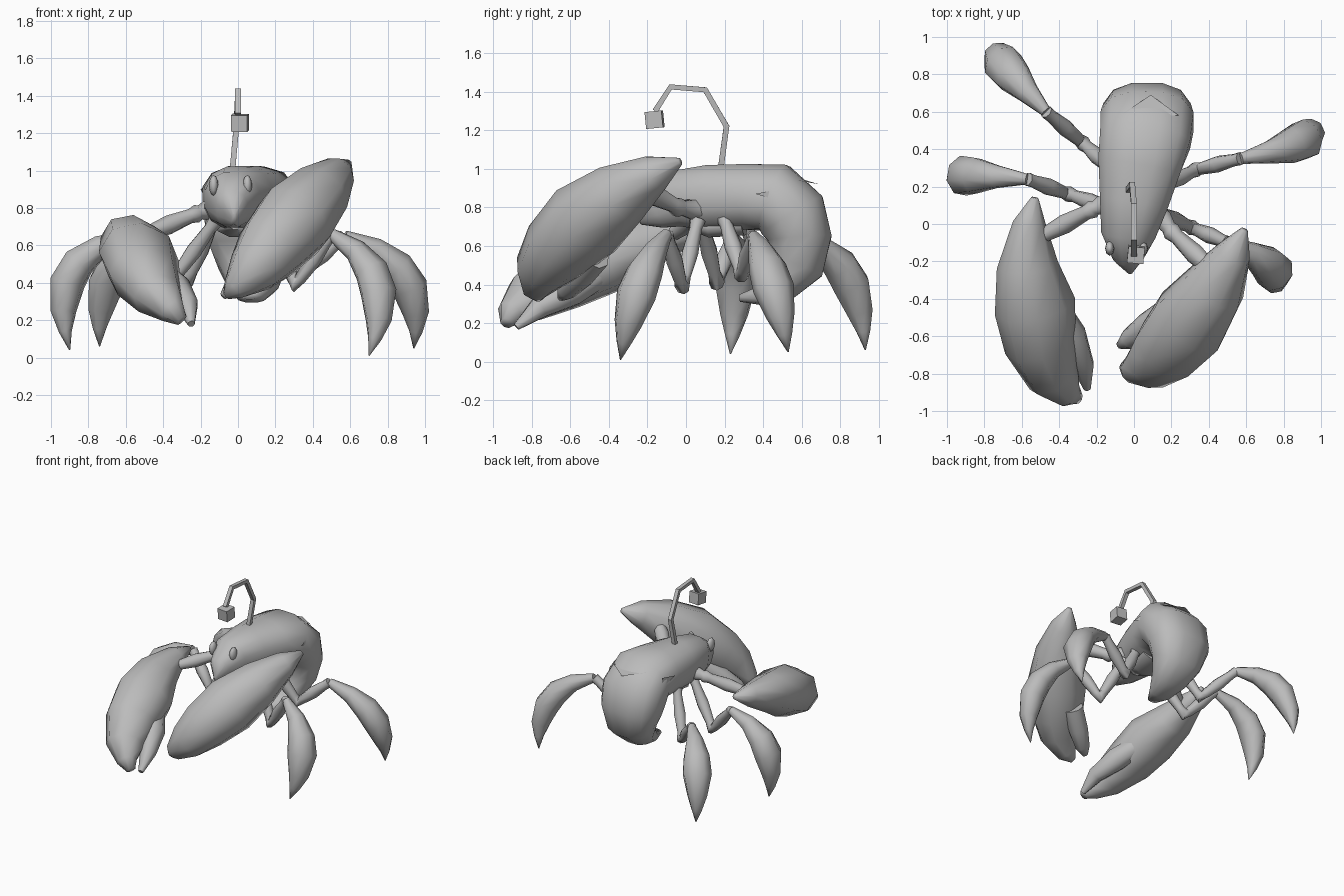
import bpy, bmesh, math
from mathutils import Vector, Matrix

cube = bpy.data.objects.get("Cube")
if cube:
    bpy.data.objects.remove(cube, do_unlink=True)

shell = bpy.data.materials.new("shell_grey")
shell.use_nodes = True
shell.diffuse_color = (.5, .5, .5, 1)
shell.node_tree.nodes["Principled BSDF"].inputs["Base Color"].default_value = (.5, .5, .5, 1)


def finish(name, bm, smooth=True):
    """Turn a bmesh into a named, coloured object."""
    bmesh.ops.recalc_face_normals(bm, faces=bm.faces)
    mesh = bpy.data.meshes.new(name)
    bm.to_mesh(mesh)
    bm.free()
    mesh.materials.append(shell)
    obj = bpy.data.objects.new(name, mesh)
    bpy.context.collection.objects.link(obj)
    if smooth:
        bpy.ops.object.select_all(action="DESELECT")
        obj.select_set(True)
        bpy.context.view_layer.objects.active = obj
        bpy.ops.object.shade_smooth_by_angle(angle=math.radians(75))


def loft(name, stations, side=(1, 0, 0), sides=8, smooth=True, box=1):
    """Skin rings along stations of (x, y, z, half width, half depth).
    A box value under one squares the rings off."""
    bm = bmesh.new()
    points = [Vector(s[:3]) for s in stations]
    rings = []
    for i, s in enumerate(stations):
        along = (points[min(i + 1, len(points) - 1)] - points[max(i - 1, 0)]).normalized()
        across = Vector(side) - along * along.dot(Vector(side))
        across.normalize()
        normal = along.cross(across)
        ring = []
        for k in range(sides):
            a = math.tau * (k + .5) / sides
            c, d = (math.copysign(abs(v) ** box, v) for v in (math.cos(a), math.sin(a)))
            ring.append(bm.verts.new(points[i] + across * c * s[3] + normal * d * s[-1]))
        rings.append(ring)
    for lower, upper in zip(rings, rings[1:]):
        for k in range(sides):
            n = (k + 1) % sides
            bm.faces.new((lower[k], lower[n], upper[n], upper[k]))
    bm.faces.new(rings[0])
    bm.faces.new(rings[-1])
    finish(name, bm, smooth)


def limb(name, joints, thick=.045):
    """Chain of segments that swell in the middle and pinch at each joint."""
    stations = []
    for a, b in zip(joints, joints[1:]):
        a, b = Vector(a), Vector(b)
        for t, r in ((0, .95), (.12, .75), (.5, 1), (.85, .75)):
            stations.append((*a.lerp(b, t), thick * r))
    stations.append((*joints[-1], thick * .8))
    loft(name, stations, side=(.3, .8, .5))


def leg(name, hip, elbow, knee, bend, tip):
    """Slim jointed upper leg with a curved, pointed blade below the knee."""
    limb(name + "_upper", (hip, elbow, knee))
    k, m, e = Vector(knee), Vector(bend), Vector(tip)
    control = m * 2 - (k + e) / 2
    outward = Vector((e.x - hip[0], e.y - hip[1], 0))
    across = Vector((-outward.y, outward.x, 0)).normalized()
    stations = []
    for t, w, d in ((0, .03, .032), (.2, .065, .062), (.4, .1, .09), (.58, .11, .095),
                    (.78, .075, .07), (.9, .04, .035), (1, .003, .003)):
        p = k * (1 - t) ** 2 + control * 2 * t * (1 - t) + e * t * t
        stations.append((*p, w, d))
    loft(name + "_blade", stations, side=across)


# Body: pointed head, broad back and an abdomen curling under
loft("body", [
    (-.02, -.25, .74, .015, .035), (-.03, -.17, .79, .085, .11),
    (-.03, -.05, .845, .15, .15), (0, .12, .85, .19, .175),
    (.03, .32, .855, .23, .175), (.06, .46, .85, .25, .185),
    (.07, .55, .76, .255, .19), (.07, .59, .64, .24, .17),
    (.08, .57, .5, .19, .15), (.08, .49, .4, .14, .1),
    (.07, .38, .34, .09, .05), (.06, .28, .33, .04, .02)], sides=12, box=.82)
loft("underside", [(0, .02, .72, .06, .04), (0, .12, .7, .12, .06),
                   (.02, .3, .72, .14, .07)])

# Small ragged edges of the shell behind the hips and over the rump
for name, tip, root_a, root_b in (
        ("rump_plate", (.09, .69, .92), (-.06, .59, .95), (.24, .58, .94)),
        ("left_hip_plate", (.31, .36, .87), (.29, .5, .9), (.29, .5, .83)),
        ("right_hip_plate", (-.2, .42, .9), (-.17, .55, .92), (-.17, .55, .84))):
    bm = bmesh.new()
    bm.faces.new([bm.verts.new(p) for p in (tip, root_a, root_b)])
    finish(name, bm, smooth=False)

# Eyes
for name, x in (("right_eye", -.13), ("left_eye", .05)):
    bm = bmesh.new()
    bmesh.ops.create_uvsphere(bm, u_segments=8, v_segments=6, radius=1,
                              matrix=Matrix.Translation((x, -.13, .92))
                              @ Matrix.Diagonal((.025, .04, .055, 1)))
    finish(name, bm)

# Claws: each has a palm with a fixed finger, and a moving finger
loft("left_claw", [
    (.59, -.03, 1.04, .02), (.53, -.16, .98, .1), (.43, -.34, .87, .175),
    (.3, -.52, .73, .22), (.17, -.67, .58, .19), (.08, -.75, .47, .145),
    (-.02, -.78, .37, .07), (-.06, -.76, .33, .025)], side=(1, -.5, 0))
loft("left_claw_finger", [
    (.19, -.47, .55, .08), (.07, -.55, .45, .075),
    (-.03, -.62, .37, .055), (-.08, -.65, .33, .02)], side=(1, -.5, 0))
loft("right_claw", [
    (-.53, .14, .71, .02), (-.56, .01, .68, .09, .08), (-.57, -.22, .62, .17, .145),
    (-.53, -.44, .54, .225, .19), (-.5, -.64, .44, .2, .175),
    (-.43, -.82, .33, .145, .13), (-.35, -.91, .25, .075), (-.3, -.93, .2, .035)],
    side=(1, 0, -.6))
loft("right_claw_finger", [
    (-.41, -.48, .44, .08), (-.34, -.6, .37, .09),
    (-.27, -.76, .28, .06), (-.25, -.88, .18, .02)])
limb("left_arm", [(.1, .1, .78), (.2, -.04, .8), (.45, -.28, .92)], .055)
limb("right_arm", [(-.13, .12, .8), (-.22, .08, .77), (-.52, -.08, .65)], .052)

# Walking legs
leg("left_front_leg", (.14, .06, .73), (.31, -.02, .39), (.5, -.1, .66),
    (.74, -.24, .4), (.7, -.34, .01))
leg("left_back_leg", (.15, .2, .74), (.33, .29, .45), (.57, .35, .65),
    (.89, .44, .43), (.94, .53, .05))
leg("right_front_leg", (-.12, .08, .73), (-.35, .16, .41), (-.57, .24, .65),
    (-.89, .26, .45), (-.9, .23, .04))
leg("right_back_leg", (-.13, .3, .73), (-.27, .43, .41), (-.47, .6, .63),
    (-.68, .83, .45), (-.74, .93, .06))

# Bent stalk on the back carrying a small cube lure
stalk = [(-.03, .18, 1), (-.01, .21, 1.22), (0, .1, 1.41), (0, -.08, 1.425), (0, -.16, 1.3)]
loft("lure_stalk", [(*p, .021) for p in stalk], sides=4, smooth=False)
bm = bmesh.new()
bmesh.ops.create_cube(bm, size=.088, matrix=Matrix.Translation((.01, -.163, 1.255))
                      @ Matrix.Rotation(.1, 4, "X") @ Matrix.Rotation(-.1, 4, "Z"))
finish("lure_cube", bm, smooth=False)
